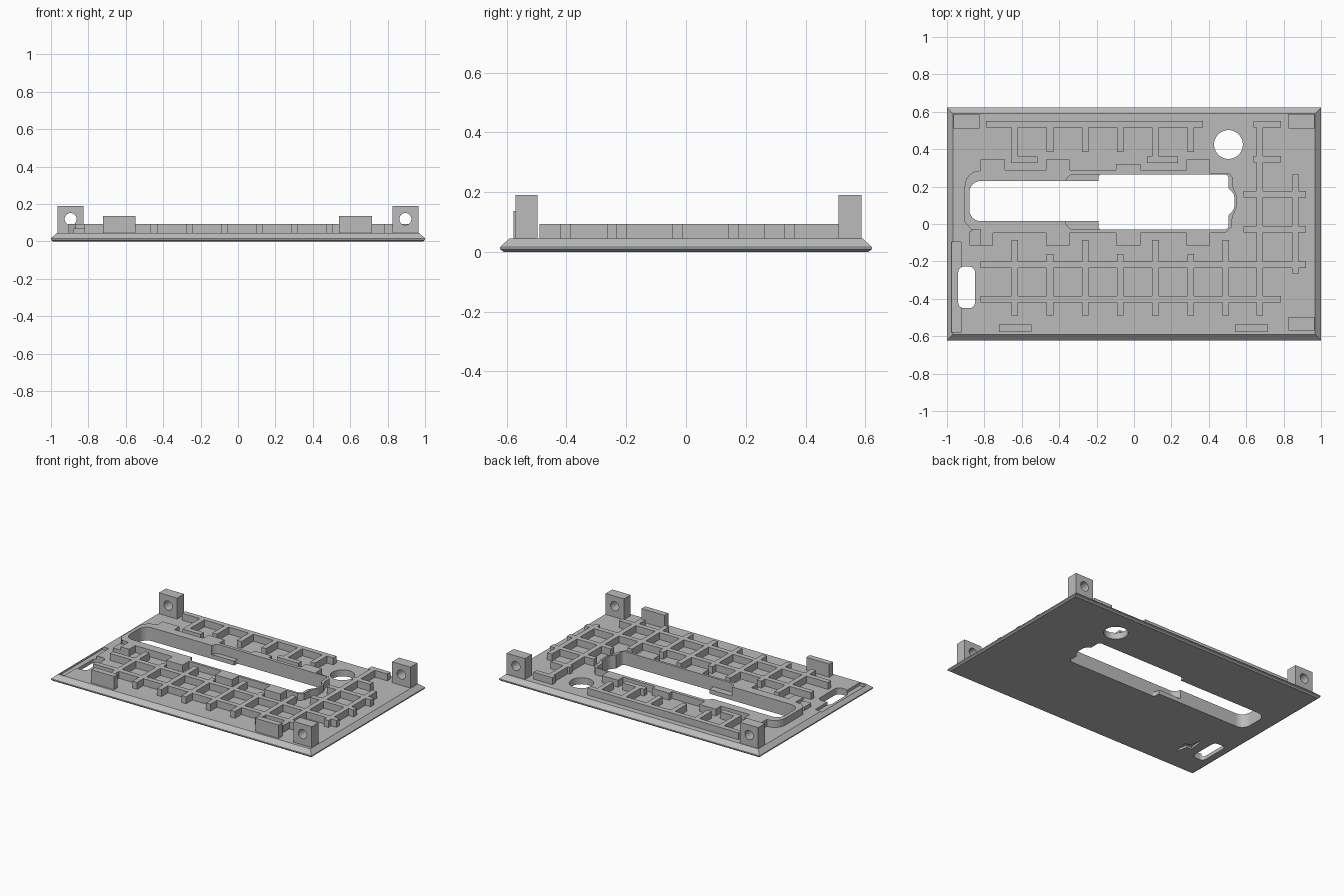
import bpy, bmesh, math
from mathutils import Vector, Matrix

cube = bpy.data.objects.get("Cube")
if cube:
    bpy.data.objects.remove(cube, do_unlink=True)

GREY = bpy.data.materials.new("plain grey")
GREY.use_nodes = True
GREY.diffuse_color = (0.5, 0.5, 0.5, 1)
GREY.node_tree.nodes["Principled BSDF"].inputs["Base Color"].default_value = (0.5, 0.5, 0.5, 1)

PLATE_TOP, RIB_TOP, ROOT = 0.045, 0.093, 0.035


def finish(name, bm):
    bmesh.ops.recalc_face_normals(bm, faces=bm.faces)
    mesh = bpy.data.meshes.new(name)
    bm.to_mesh(mesh)
    bm.free()
    mesh.materials.append(GREY)
    obj = bpy.data.objects.new(name, mesh)
    bpy.context.collection.objects.link(obj)
    return obj


def rounded(points, steps=6):
    """Outline from (x, y) or (x, y, radius) corners."""
    out = []
    for i, p in enumerate(points):
        corner = Vector(p[:2])
        if len(p) < 3:
            out.append(corner)
            continue
        a = corner + (Vector(points[i - 1][:2]) - corner).normalized() * p[2]
        b = corner + (Vector(points[(i + 1) % len(points)][:2]) - corner).normalized() * p[2]
        # Blend between chord and corner with a circular-looking weight
        centre = a + b - corner
        for s in range(steps + 1):
            t = s / steps * math.pi / 2
            out.append(centre + (a - centre) * math.cos(t) + (b - centre) * math.sin(t))
    return out


def prism(name, points, z0, z1):
    bm = bmesh.new()
    face = bm.faces.new([bm.verts.new((p[0], p[1], z0)) for p in rounded(points)])
    top = bmesh.ops.extrude_face_region(bm, geom=[face], use_keep_orig=True)
    verts = [v for v in top["geom"] if isinstance(v, bmesh.types.BMVert)]
    bmesh.ops.translate(bm, verts=verts, vec=(0, 0, z1 - z0))
    return finish(name, bm)


def boxes(name, rects, z0, z1):
    """Several boxes, each given as (x0, x1, y0, y1), in one object."""
    bm = bmesh.new()
    for x0, x1, y0, y1 in rects:
        place = Matrix.Translation(((x0 + x1) / 2, (y0 + y1) / 2, (z0 + z1) / 2))
        size = Matrix.Diagonal((x1 - x0, y1 - y0, z1 - z0, 1))
        bmesh.ops.create_cube(bm, size=1, matrix=place @ size)
    return finish(name, bm)


def cylinder(name, centre, radius, depth, along_y=False):
    bm = bmesh.new()
    turn = Matrix.Rotation(math.pi / 2 if along_y else 0, 4, "X")
    bmesh.ops.create_cone(bm, cap_ends=True, segments=40, radius1=radius, radius2=radius,
                          depth=depth, matrix=Matrix.Translation(centre) @ turn)
    return finish(name, bm)


def combine(target, tool, operation="DIFFERENCE", keep=False):
    mod = target.modifiers.new("combine", "BOOLEAN")
    mod.operation, mod.object, mod.solver = operation, tool, "EXACT"
    bpy.context.view_layer.objects.active = target
    bpy.ops.object.modifier_apply(modifier=mod.name)
    if not keep:
        bpy.data.objects.remove(tool, do_unlink=True)


# Base plate: stacked rectangles giving a small lower and a wide upper chamfer
bm = bmesh.new()
rings = []
for inset, z in ((0.012, 0), (0, 0.009), (0, 0.017), (0.031, PLATE_TOP)):
    x, y = 1 - inset, 0.622 - inset
    rings.append([bm.verts.new((sx * x, sy * y, z))
                  for sx, sy in ((-1, -1), (1, -1), (1, 1), (-1, 1))])
for low, high in zip(rings, rings[1:]):
    for i in range(4):
        j = (i + 1) % 4
        bm.faces.new((low[i], low[j], high[j], high[i]))
bm.faces.new(rings[0][::-1])
bm.faces.new(rings[-1])
plate = finish("base_plate", bm)

# Raised rim around the long opening, with stepped tabs on both long sides
TABS = [(-0.47, -0.345), (-0.095, 0.035), (0.28, 0.405)]
rim_outline = [(-0.905, 0.06), (-0.905, 0.285, 0.08), (-0.82, 0.285), (-0.82, 0.345),
               (-0.69, 0.345), (-0.69, 0.288)]
for (a, b), y, end in zip(TABS, (0.345, 0.32, 0.345), (0.288, 0.288, 0.274)):
    rim_outline += [(a, 0.288), (a, y), (b, y), (b, end)]
rim_outline += [(0.505, 0.274), (0.527, 0.25), (0.527, 0.2), (0.55, 0.15), (0.55, 0.09),
                (0.527, 0.04), (0.52, -0.02), (0.49, -0.047)]
for a, b in reversed(TABS):
    rim_outline += [(b, -0.047), (b, -0.115), (a, -0.115), (a, -0.047)]
rim_outline += [(-0.755, -0.047), (-0.755, -0.115), (-0.88, -0.115), (-0.88, -0.04),
                (-0.865, -0.035), (-0.905, 0.01)]
rim = prism("opening_rim", rim_outline, ROOT, RIB_TOP)

# Long opening, with a shallow ledge where it changes width
opening = prism("opening_cutter", [
    (-0.88, 0.015, 0.06), (-0.19, 0.015), (-0.19, -0.03, 0.015), (0.505, -0.03, 0.02),
    (0.505, 0.045), (0.537, 0.08, 0.02), (0.537, 0.16, 0.02), (0.505, 0.19),
    (0.505, 0.265, 0.02), (-0.19, 0.265, 0.015), (-0.19, 0.23), (-0.88, 0.23, 0.06)], -0.1, 0.3)
ledge = prism("ledge_cutter", [(-0.365, -0.03, 0.045), (-0.15, -0.03),
                               (-0.15, 0.265), (-0.365, 0.265, 0.045)], 0.03, 0.3)
combine(rim, opening, keep=True)
combine(rim, ledge, keep=True)
# Lowered corner of the rim beside the narrow end
combine(rim, boxes("rim_step_cutter", [(-0.95, -0.82, -0.2, -0.03)], 0.07, 0.2))
combine(plate, opening)
combine(plate, ledge)

# Round hole, side slot, side recess and small underside engraving
combine(plate, cylinder("round_hole_cutter", (0.505, 0.425, 0), 0.077, 0.4))
combine(plate, boxes("recess_cutter", [(-0.975, -0.925, -0.58, -0.095)], 0.025, 0.2))
combine(plate, prism("slot_cutter", [(-0.94, -0.45, 0.03), (-0.85, -0.45, 0.03),
                                     (-0.85, -0.228, 0.03), (-0.94, -0.228, 0.03)], -0.1, 0.2))
combine(plate, prism("engraving_cutter", [
    (-0.735, -0.47), (-0.715, -0.355), (-0.75, -0.355),
    (-0.776, -0.265), (-0.79, -0.385), (-0.752, -0.385)], -0.05, 0.015))

# Stiffening ribs: lengthwise bars joined with crosswise bars
W = 0.035
bars = [(x0, x1, y - W / 2, y + W / 2) for x0, x1, y in (
    (-0.79, 0.37, 0.533), (-0.655, -0.515, 0.343), (0.07, 0.235, 0.343),
    (0.64, 0.785, 0.533), (0.64, 0.785, 0.345), (0.585, 0.92, 0.158),
    (0.585, 0.92, -0.028), (-0.82, 0.92, -0.217), (-0.82, 0.785, -0.403))]
columns = [(0.672, -0.49, 0.54), (0.862, -0.265, 0.265)]
for i in range(7):
    x = -0.637 + 0.188 * i
    columns.append((x, -0.49, -0.16 if i % 2 else -0.085))
    if i < 6:
        columns.append((x, 0.34 if i % 4 == 0 else 0.385, 0.54))
ribs = boxes("stiffening_ribs", bars, ROOT, RIB_TOP)
cross = boxes("cross_ribs", [(x - W / 2, x + W / 2, a, b) for x, a, b in columns], ROOT, RIB_TOP)
combine(ribs, cross, "UNION")

# Drilled corner posts
for name, side, y0, y1 in (("back_right_post", -1, 0.511, 0.587),
                           ("back_left_post", 1, 0.511, 0.587),
                           ("front_left_post", 1, -0.57, -0.497)):
    x = side * 0.895
    post = boxes(name, [(x - 0.07, x + 0.07, y0, y1)], ROOT, 0.19)
    combine(post, cylinder("post_hole_cutter", (x, (y0 + y1) / 2, 0.12), 0.032, 0.3, True))

# Front clip tabs
for name, x in (("front_right_tab", -0.635), ("front_left_tab", 0.628)):
    boxes(name, [(x - 0.088, x + 0.088, -0.577, -0.537)], ROOT, 0.137)
